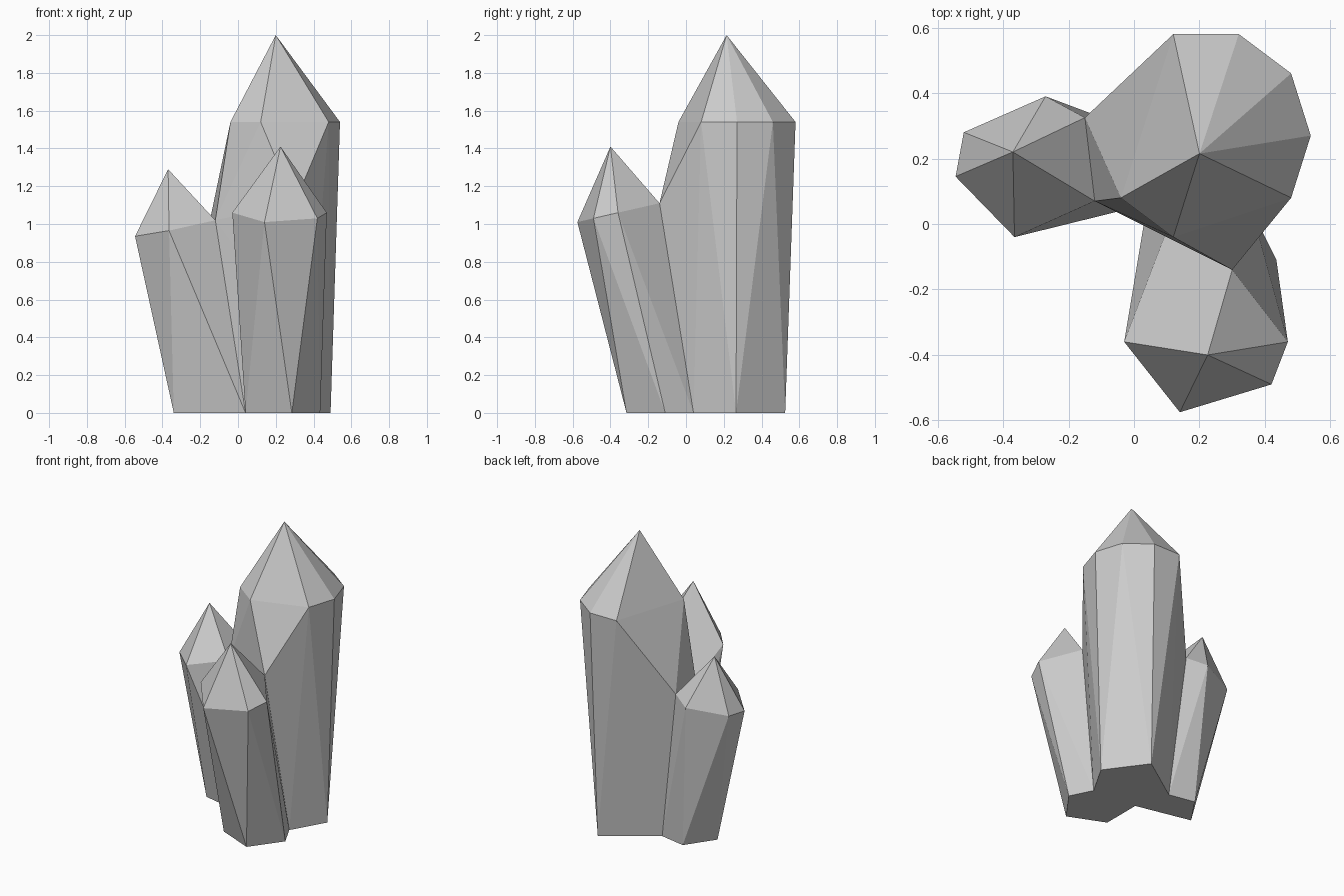
import bpy, bmesh
from math import radians

if "Cube" in bpy.data.objects:
    bpy.data.objects.remove(bpy.data.objects["Cube"])

# Corners shared where neighbouring crystals grow into each other
FRONT_JOIN = (0.30, -0.14, 1.11)
VALLEY = (0.10, -0.02, 0.72)
LEFT_JOIN_BACK = (-0.15, 0.325, 1.013)
LEFT_JOIN_FRONT = (-0.12, 0.07, 1.02)
FOOT_RIGHT = (0.36, 0.04)
FOOT_CENTRE = (0.04, 0.06)
FOOT_BACK = (-0.03, 0.30)


def crystal(name, tip, shoulder, foot):
    """Faceted crystal: a tip, a ring of shoulder corners and a foot outline on the ground."""
    bm = bmesh.new()
    for p in [tip] + shoulder + [(x, y, 0) for x, y in foot]:
        bm.verts.new(p)
    hull = bmesh.ops.convex_hull(bm, input=bm.verts[:])
    loose = {g for g in hull["geom_interior"] + hull["geom_unused"]
             if isinstance(g, bmesh.types.BMVert)}
    bmesh.ops.delete(bm, geom=list(loose), context='VERTS')
    bmesh.ops.dissolve_limit(bm, angle_limit=radians(0.5),
                             verts=bm.verts[:], edges=bm.edges[:])
    bmesh.ops.recalc_face_normals(bm, faces=bm.faces[:])
    mesh = bpy.data.meshes.new(name)
    bm.to_mesh(mesh)
    bm.free()
    obj = bpy.data.objects.new(name, mesh)
    bpy.context.collection.objects.link(obj)
    return obj


# Tall rear crystal, with a level shoulder
ring = [(0.12, -0.04), (0.48, 0.08), (0.54, 0.27), (0.48, 0.46),
        (0.32, 0.58), (0.12, 0.58), (-0.04, 0.08)]
crystal("tall_crystal", (0.20, 0.215, 2.0),
        [(x, y, 1.54) for x, y in ring]
        + [FRONT_JOIN, VALLEY, LEFT_JOIN_BACK, LEFT_JOIN_FRONT],
        [FOOT_RIGHT, (0.49, 0.265), (0.30, 0.525), FOOT_BACK, FOOT_CENTRE])

# Front crystal, leaning forward
crystal("front_crystal", (0.225, -0.40, 1.41),
        [(-0.03, -0.36, 1.06), (0.14, -0.575, 1.01), (0.42, -0.49, 1.03),
         (0.47, -0.36, 1.06), FRONT_JOIN, VALLEY],
        [(0.435, -0.11), FOOT_RIGHT, FOOT_CENTRE, (0.04, -0.21), (0.285, -0.315)])

# Left crystal, leaning outward
crystal("left_crystal", (-0.37, 0.22, 1.29),
        [(-0.545, 0.145, 0.935), (-0.365, -0.04, 0.965), LEFT_JOIN_FRONT,
         LEFT_JOIN_BACK, (-0.27, 0.39, 0.975), (-0.52, 0.28, 0.944)],
        [FOOT_BACK, (-0.21, 0.335), (-0.34, 0.145), FOOT_CENTRE])
